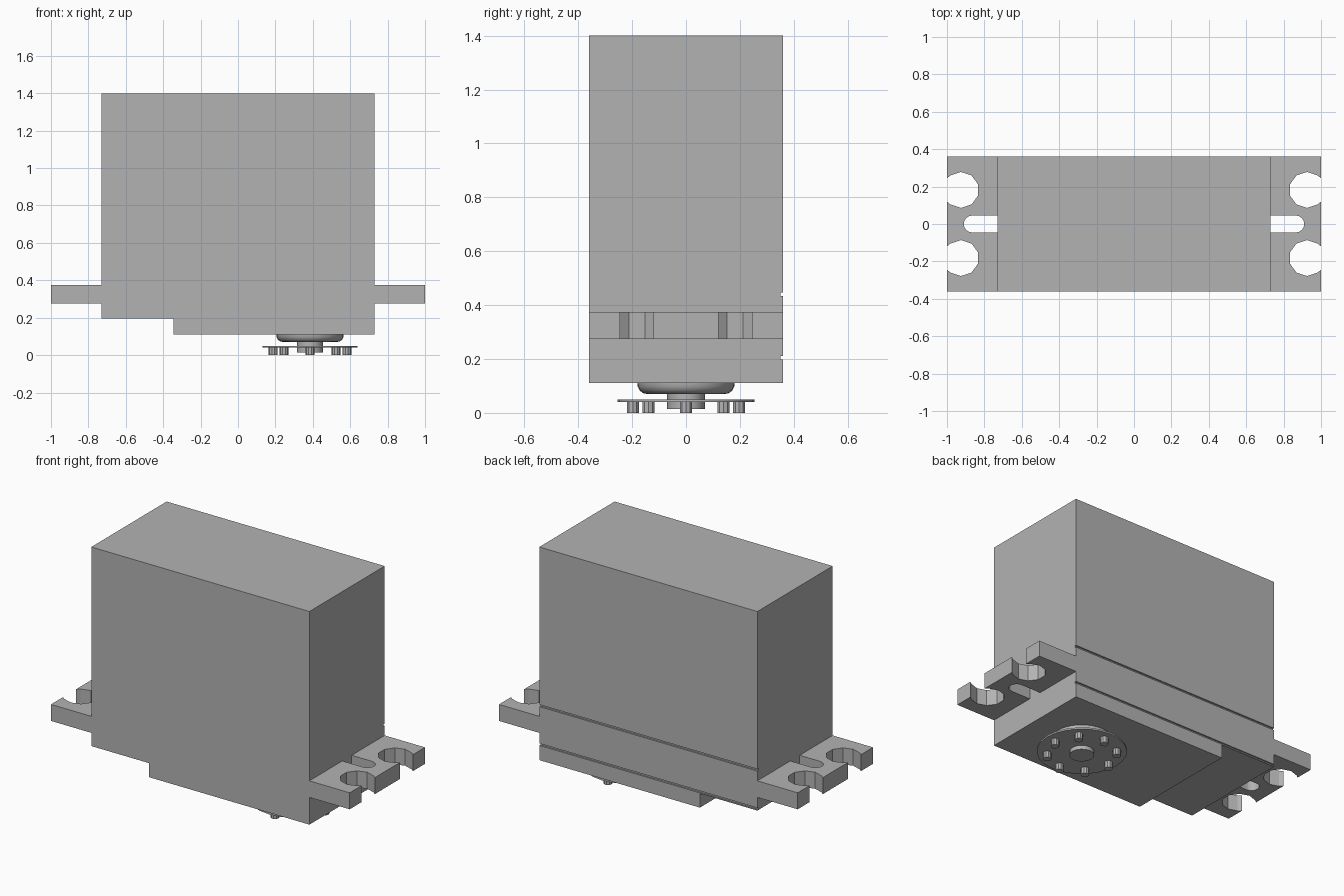
import bpy, bmesh, math
from mathutils import Vector

if "Cube" in bpy.data.objects:
    bpy.data.objects.remove(bpy.data.objects["Cube"])

grey = bpy.data.materials.new("grey plastic")
grey.use_nodes = True
grey.diffuse_color = (0.45, 0.45, 0.45, 1)
grey.node_tree.nodes["Principled BSDF"].inputs["Base Color"].default_value = grey.diffuse_color


def finish(name, bm, smooth=False):
    bmesh.ops.recalc_face_normals(bm, faces=bm.faces)
    mesh = bpy.data.meshes.new(name)
    bm.to_mesh(mesh)
    bm.free()
    obj = bpy.data.objects.new(name, mesh)
    bpy.context.collection.objects.link(obj)
    mesh.materials.append(grey)
    if smooth:
        bpy.ops.object.select_all(action='DESELECT')
        obj.select_set(True)
        bpy.context.view_layer.objects.active = obj
        bpy.ops.object.shade_smooth_by_angle(angle=math.radians(35))
    return obj


def prism(name, outline, lo, hi, axis):
    """Extrude a 2D outline along x or z."""
    bm = bmesh.new()
    place = (lambda a, b: (lo, a, b)) if axis == 'x' else (lambda a, b: (a, b, lo))
    step = Vector((hi - lo, 0, 0)) if axis == 'x' else Vector((0, 0, hi - lo))
    face = bm.faces.new([bm.verts.new(place(a, b)) for a, b in outline])
    ext = bmesh.ops.extrude_face_region(bm, geom=[face], use_keep_orig=True)
    bmesh.ops.translate(bm, vec=step,
                        verts=[g for g in ext["geom"] if isinstance(g, bmesh.types.BMVert)])
    return finish(name, bm)


def arc(cx, cy, r, start, end, steps):
    angles = [math.radians(start + (end - start) * i / steps) for i in range(steps + 1)]
    return [(cx + r * math.cos(a), cy + r * math.sin(a)) for a in angles]


def lathe(name, profile, cx, cy, sides):
    """Turn a (radius, z) profile around a vertical axis, capping both ends."""
    bm = bmesh.new()
    rings = [[bm.verts.new((x, y, z)) for x, y in arc(cx, cy, r, 0, 360, sides)[:-1]]
             for r, z in profile]
    for a, b in zip(rings, rings[1:]):
        for i in range(sides):
            j = (i + 1) % sides
            bm.faces.new((a[i], a[j], b[j], b[i]))
    bm.faces.new(rings[0])
    bm.faces.new(rings[-1])
    return finish(name, bm, True)


X, Y, TOP, STEP, BASE = 0.73, 0.36, 1.4, 0.195, 0.11

# Main case with two grooves along the back
case = [(-Y, STEP), (Y, STEP)]
for z in (0.205, 0.44):
    case += [(Y, z - 0.006), (Y - 0.01, z - 0.006), (Y - 0.01, z + 0.006), (Y, z + 0.006)]
case += [(Y, TOP), (-Y, TOP)]
prism("case", case, -X, X, 'x')

# Gear cover below the step
prism("gear_cover", [(-0.345, -Y), (X, -Y), (X, Y), (-0.345, Y)], BASE, STEP, 'z')

# Mounting flanges: open screw holes and a central slot
half = arc(0.865, 0, 0.045, 0, 90, 6) + [(X, 0.045), (X, Y), (1, Y), (1, 0.245)]
half += arc(0.925, 0.182, 0.096, 54, 306, 7) + [(1, 0.12)]
outline = half[1:] + [(x, -y) for x, y in reversed(half)]
for side, sign in (("left", 1), ("right", -1)):
    prism(side + "_flange", [(sign * x, y) for x, y in outline], 0.275, 0.375, 'z')

# Output bearing, shaft and horn
CX = 0.385
lathe("bearing_boss", [(0.18, BASE), (0.179, 0.097), (0.171, 0.082), (0.158, 0.073), (0.143, 0.07)],
      CX, 0, 32)
lathe("output_shaft", [(0.07, 0.07), (0.07, 0.015)], CX, 0, 16)
lathe("horn_disc", [(0.255, 0.05), (0.255, 0.04)], CX, 0, 24)
for i, (x, y) in enumerate(arc(CX, 0, 0.197, 0, 360, 8)[:-1]):
    lathe(f"horn_pin_{i + 1}", [(0.024, 0.04), (0.024, 0)], x, y, 10)
